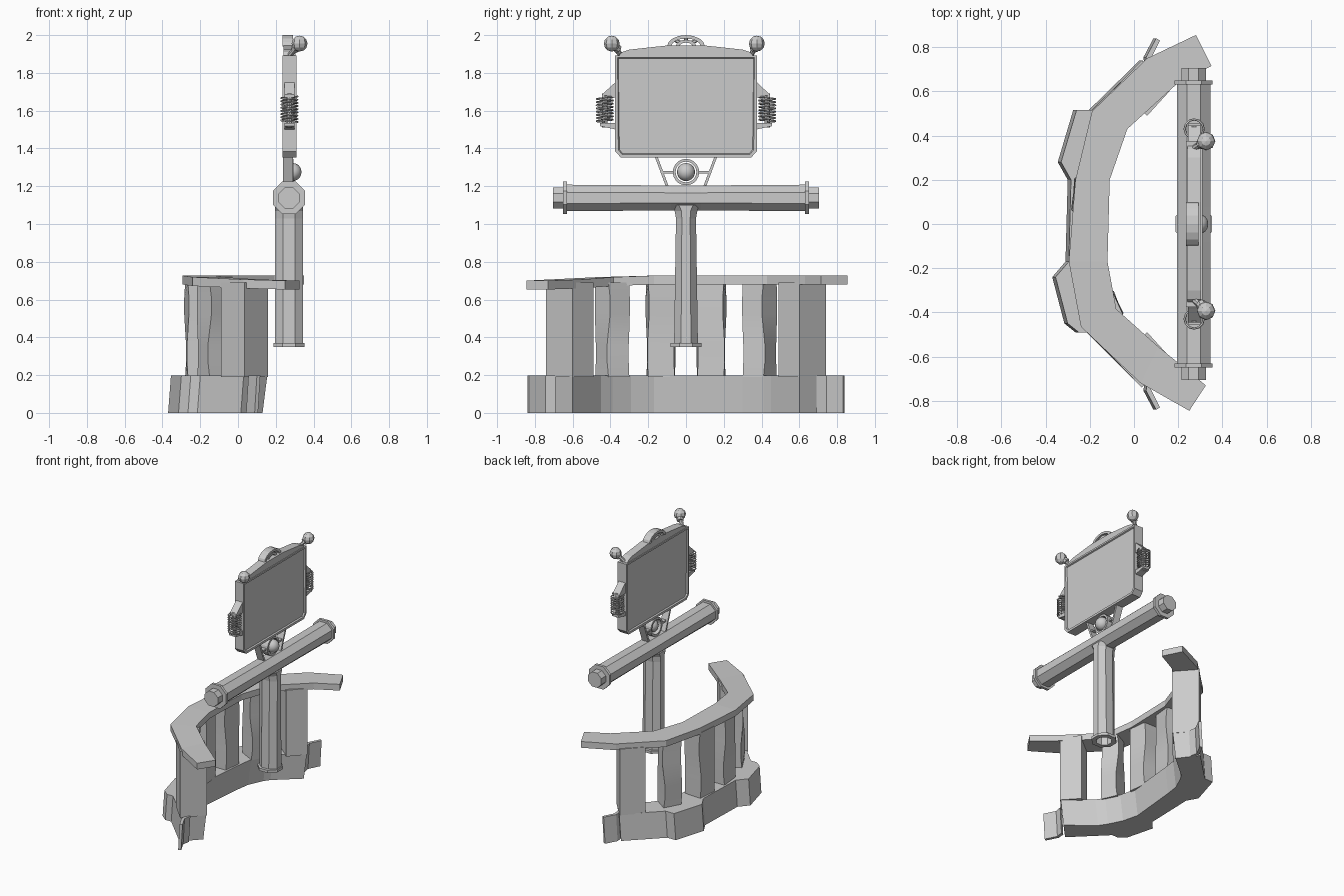
import bpy, bmesh, math
from mathutils import Vector

if "Cube" in bpy.data.objects:
    bpy.data.objects.remove(bpy.data.objects["Cube"])

def make(name, bm, smooth=None):
    bmesh.ops.recalc_face_normals(bm, faces=bm.faces[:])
    me = bpy.data.meshes.new(name)
    bm.to_mesh(me)
    bm.free()
    ob = bpy.data.objects.new(name, me)
    bpy.context.collection.objects.link(ob)
    if smooth:
        bpy.ops.object.select_all(action='DESELECT')
        ob.select_set(True)
        bpy.context.view_layer.objects.active = ob
        bpy.ops.object.shade_smooth_by_angle(angle=math.radians(smooth))
    return ob

def skin(name, rings, caps=True, closed=False, smooth=None):
    """Bridge a list of equal point rings with quads."""
    bm = bmesh.new()
    vs = [[bm.verts.new(p) for p in r] for r in rings]
    n = len(vs[0])
    pairs = list(zip(vs, vs[1:])) + ([(vs[-1], vs[0])] if closed else [])
    for a, b in pairs:
        for i in range(n):
            bm.faces.new((a[i], a[(i + 1) % n], b[(i + 1) % n], b[i]))
    if caps and not closed:
        bm.faces.new(vs[0])
        bm.faces.new(vs[-1])
    return make(name, bm, smooth)

def strip(name, pairs, z0, z1, lift=lambda y: 0, flare=0, lean=0):
    """Curved band from (outer x, y, inner x, y) stations."""
    rings = []
    for ox, oy, ix, iy in pairs:
        rings.append([(ox - flare, oy, z0 + lift(oy)), (ox, oy, z1 + lift(oy)),
                      (ix, iy, z1 + lift(oy)), (ix - lean, iy, z0 + lift(oy))])
    return skin(name, rings)

def tube(name, axis, centre, profile, n=8):
    """Faceted turned part along y or z, profile of (position, half width, half depth)."""
    rings = []
    for t, ru, rv in profile:
        ring = []
        for i in range(n):
            a = 2 * math.pi * (i + 0.5) / n
            u, v = [r / math.cos(math.pi / n) * f(a) for r, f in ((ru, math.cos), (rv, math.sin))]
            cx, c2 = centre
            ring.append((cx + u, t, c2 + v) if axis == 'y' else (cx + u, c2 + v, t))
        rings.append(ring)
    return skin(name, rings)

def plate(name, pts, x0, x1, smooth=None):
    return skin(name, [[(x, y, z) for y, z in pts] for x in (x0, x1)], smooth=smooth)

def arc_plate(name, c, outer, inner, x0, x1, a0, a1, n):
    """Ring or half ring lying in the y-z plane."""
    full = a1 - a0 > 359
    rings = []
    for i in range(n if full else n + 1):
        a = math.radians(a0 + (a1 - a0) * i / n)
        o, q = [(c[0] + r[0] * math.cos(a), c[1] + r[1] * math.sin(a)) for r in (outer, inner)]
        rings.append([(x0, *o), (x1, *o), (x1, *q), (x0, *q)])
    return skin(name, rings, closed=full)

def rod(name, p, q, r, n=8):
    p, q = Vector(p), Vector(q)
    bm = bmesh.new()
    bmesh.ops.create_cone(bm, cap_ends=True, segments=n, radius1=r, radius2=r, depth=(q - p).length)
    ob = make(name, bm)
    ob.location = (p + q) / 2
    ob.rotation_euler = (q - p).to_track_quat('Z', 'Y').to_euler()

def ball(name, loc, r, u, v, smooth=None):
    bm = bmesh.new()
    bmesh.ops.create_uvsphere(bm, u_segments=u, v_segments=v, radius=r)
    make(name, bm, smooth).location = loc

# Curved counter top, slightly sagging at the front end
strip('counter_top', [
    (.28, .855, .35, .715), (.06, .75, .19, .63), (-.19, .51, -.03, .43),
    (-.265, .2, -.11, .2), (-.295, -.17, -.12, -.17), (-.24, -.465, -.08, -.385),
    (.03, -.72, .11, -.555), (.25, -.845, .325, -.73)],
    .68, .727, lift=lambda y: -.027 * max(0, (-y - .3) / .55))

# Base band with two angular outer bulges
strip('base', [
    (.04, .74, .155, .6), (-.19, .515, -.02, .45), (-.26, .515, -.05, .41),
    (-.33, .28, -.1, .3), (-.285, .2, -.115, .2), (-.295, -.17, -.15, -.17),
    (-.355, -.24, -.12, -.29), (-.3, -.45, -.07, -.39), (-.25, -.49, -.05, -.42),
    (-.2, -.49, -.03, -.45), (.03, -.72, .155, -.6)], 0, .197, flare=.015, lean=.025)
for s, name in ((1, 'back'), (-1, 'front')):
    strip('base_tab_' + name, [(.1, .84 * s, .118, .83 * s), (.055, .755 * s, .075, .745 * s),
                               (.06, .7 * s, .085, .69 * s)], 0, .197, flare=.012, lean=.012)

# Three pillars per side: corners at the top, slightly twisted at mid height
PILLARS = {
    'end': ([(.035, .74), (.16, .6), (.06, .49), (-.09, .61)], 0),
    'mid': ([(-.15, .48), (-.05, .41), (-.1, .3), (-.215, .36)], .12),
    'inner': ([(-.265, .21), (-.13, .2), (-.145, .06), (-.28, .06)], .08)}
for key, (pts, twist) in PILLARS.items():
    cx = sum(p[0] for p in pts) / 4
    cy = sum(p[1] for p in pts) / 4
    for s, side in ((1, 'back'), (-1, 'front')):
        rings = []
        for k in range(7):
            a = twist * math.sin(k / 6 * math.pi * 2)
            c, d = math.cos(a), math.sin(a)
            rings.append([(cx + (x - cx) * c - (y - cy) * d,
                           s * (cy + (x - cx) * d + (y - cy) * c), .19 + .5 * k / 6) for x, y in pts])
        skin('pillar_%s_%s' % (key, side), rings, smooth=40 if twist else None)

# T-shaped post: hollow foot, collar and crossbeam with stepped ends
tube('post', 'z', (.27, 0), [
    (.6, .048, .048), (.35, .052, .052), (.35, .083, .083), (.37, .083, .083),
    (.37, .074, .063), (1.03, .074, .053), (1.07, .074, .06), (1.1, .074, .09)])
half = [(.705, .055, .055), (.65, .055, .055), (.65, .086, .086), (.63, .086, .086),
        (.63, .075, .07), (.08, .075, .066)]
tube('crossbeam', 'y', (.27, 1.138),
     [(-t, a, b) for t, a, b in half] + half[::-1])

# Speaker mount: two slanted struts, ring, links and centre ball
for s, side in ((1, 'back'), (-1, 'front')):
    plate('mount_strut_' + side, [(s * .165, 1.355), (s * .15, 1.355), (s * .092, 1.2), (s * .107, 1.2)],
          .238, .292)
    plate('mount_link_' + side, [(s * .064, 1.28), (s * .13, 1.28), (s * .126, 1.268), (s * .064, 1.268)],
          .25, .285)
arc_plate('mount_ring', (0, 1.275), (.07, .07), (.055, .055), .245, .295, 0, 360, 20)
ball('mount_ball', (.288, 0, 1.275), .048, 16, 10, 60)

# Screen: chamfered box with a recessed panel on both faces
bm = bmesh.new()
outline = [(-.375, 1.385), (-.345, 1.352), (.345, 1.352), (.375, 1.385), (.375, 1.893), (-.375, 1.893)]
ends = [[bm.verts.new((x, y, z)) for y, z in outline] for x in (.236, .31)]
for i in range(6):
    j = (i + 1) % 6
    bm.faces.new((ends[0][i], ends[0][j], ends[1][j], ends[1][i]))
panels = [bm.faces.new(e) for e in ends]
bmesh.ops.recalc_face_normals(bm, faces=bm.faces[:])
bmesh.ops.inset_individual(bm, faces=panels, thickness=.018, depth=0)
bmesh.ops.inset_individual(bm, faces=panels, thickness=.006, depth=-.01)
make('screen', bm)
plate('screen_cap', [(-.36, 1.885), (.36, 1.885), (.34, 1.91), (.3, 1.923), (.1, 1.945),
                     (-.1, 1.945), (-.3, 1.923), (-.34, 1.91)], .242, .304)

# Small arched crest on top
arc_plate('crest_outer', (0, 1.94), (.1, .06), (.078, .042), .236, .292, 0, 180, 8)
arc_plate('crest_inner', (0, 1.94), (.055, .036), (.035, .02), .242, .287, 0, 180, 6)
for a in (45, 90, 135):
    c, d = math.cos(math.radians(a)), math.sin(math.radians(a))
    rod('crest_spoke', (.265, .045 * c, 1.94 + .028 * d), (.265, .09 * c, 1.94 + .052 * d), .01, 6)

# Side brackets, coil springs and corner lamps
for s, side in ((1, 'back'), (-1, 'front')):
    plate('upper_bracket_' + side, [(s * .37, 1.755), (s * .385, 1.74), (s * .445, 1.685),
                                    (s * .445, 1.67), (s * .37, 1.67)], .245, .3)
    plate('lower_bracket_' + side, [(s * .37, 1.535), (s * .455, 1.535), (s * .455, 1.518),
                                    (s * .37, 1.5)], .245, .3)
    rod('spring_rod_' + side, (.272, s * .43, 1.51), (.272, s * .43, 1.69), .015)
    cu = bpy.data.curves.new('spring_' + side, 'CURVE')
    cu.dimensions = '3D'
    cu.bevel_depth = .005
    cu.bevel_resolution = 1
    sp = cu.splines.new('POLY')
    turns, per = 8, 12
    sp.points.add(turns * per)
    for i, p in enumerate(sp.points):
        a = 2 * math.pi * i / per
        p.co = (.272 + .043 * math.cos(a), s * (.43 + .043 * math.sin(a)),
                1.54 + .135 * i / (turns * per), 1)
    bpy.context.collection.objects.link(bpy.data.objects.new('spring_' + side, cu))
    tip = (.326, .375 if s > 0 else -.393, 1.955)
    rod('lamp_stem_' + side, (.275, s * .345, 1.895), tip, .014)
    rod('lamp_collar_' + side, (.3, s * .36, 1.925), tip, .024)
    ball('lamp_' + side, tip, .042, 8, 6)
